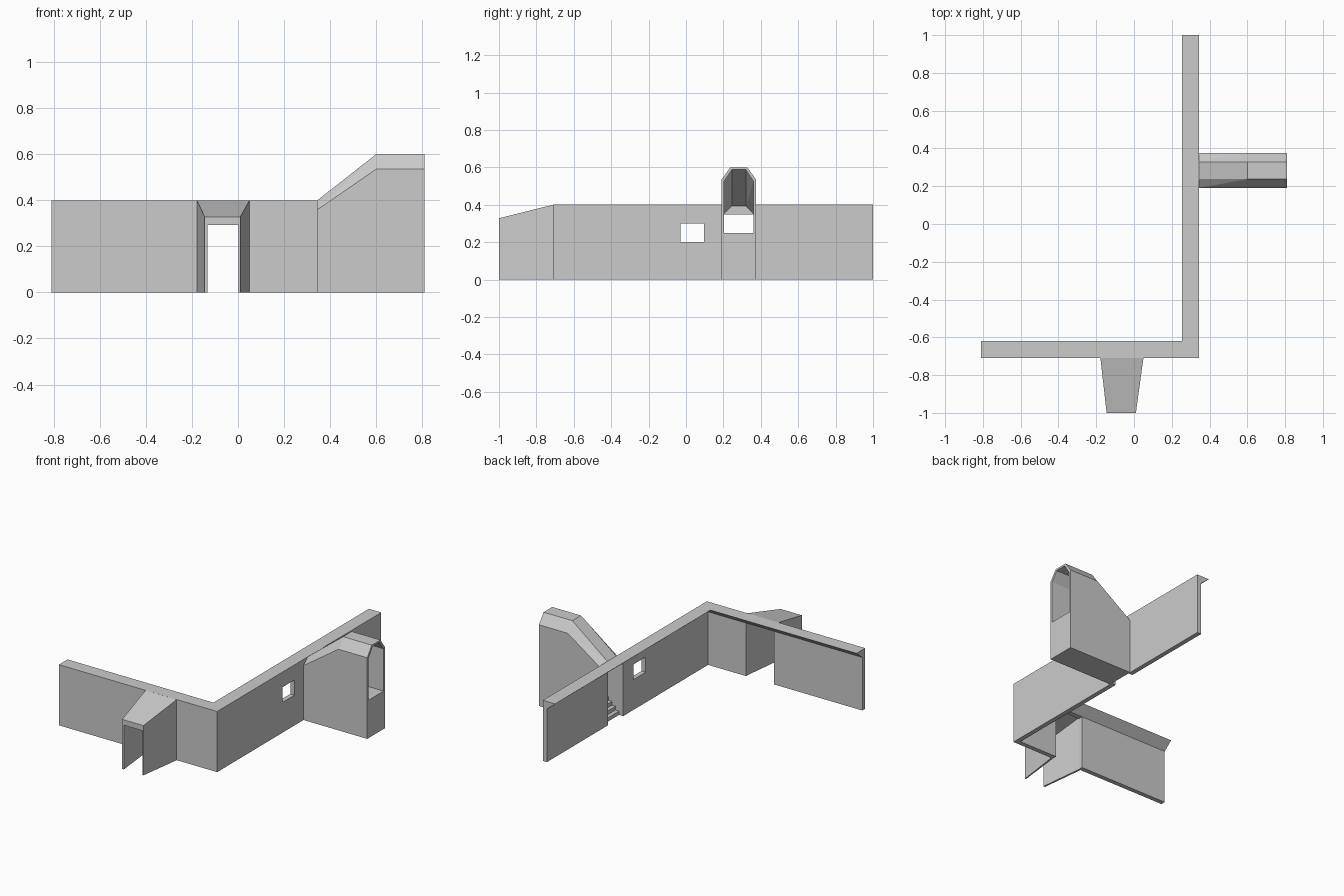
import bpy, bmesh

if "Cube" in bpy.data.objects:
    bpy.data.objects.remove(bpy.data.objects["Cube"])


def loft(name, sections):
    """Solid skinned through matching closed sections, capped at both ends."""
    bm = bmesh.new()
    rings = [[bm.verts.new(p) for p in s] for s in sections]
    n = len(rings[0])
    for a, b in zip(rings, rings[1:]):
        for i in range(n):
            j = (i + 1) % n
            bm.faces.new((a[i], a[j], b[j], b[i]))
    bm.faces.new(rings[0])
    bm.faces.new(rings[-1])
    bmesh.ops.connect_verts_nonplanar(bm, angle_limit=0.01, faces=bm.faces[:])
    bmesh.ops.recalc_face_normals(bm, faces=bm.faces[:])
    me = bpy.data.meshes.new(name)
    bm.to_mesh(me)
    bm.free()
    ob = bpy.data.objects.new(name, me)
    bpy.context.collection.objects.link(ob)
    return ob


def box(name, x0, x1, y0, y1, z0, z1):
    return loft(name, [[(x0, y0, z), (x1, y0, z), (x1, y1, z), (x0, y1, z)]
                       for z in (z0, z1)])


def cut(target, cutter):
    m = target.modifiers.new("cut", 'BOOLEAN')
    m.operation = 'DIFFERENCE'
    m.solver = 'EXACT'
    m.object = cutter
    bpy.context.view_layer.objects.active = target
    bpy.ops.object.modifier_apply(modifier=m.name)
    bpy.data.objects.remove(cutter, do_unlink=True)


# L-shaped wall: thin sheet with an inward sloping lip, mitred at the corner
profile = [(0, 0), (.03, 0), (.03, .35), (.09, .4), (0, .4)]
X, Y = .345, -.71
wall = loft("corner_wall", [
    [(-.81, Y + d, z) for d, z in profile],
    [(X - d, Y + d, z) for d, z in profile],
    [(X - d, 1, z) for d, z in profile]])

# Stair tunnel: hexagonal-roofed shell with steps inside
YC = .2825


def hexagon(x, w, t, zb, zs, zt):
    return [(x, YC - w, zb), (x, YC + w, zb), (x, YC + w, zs),
            (x, YC + t, zt), (x, YC - t, zt), (x, YC - w, zs)]


tunnel = loft("stair_tunnel", [
    hexagon(.343, .0925, .045, 0, .358, .399),
    hexagon(.6, .0925, .045, 0, .535, .6),
    hexagon(.81, .0925, .045, 0, .535, .6)])
hollow = loft("hollow", [
    hexagon(.33, .078, .037, -.05, .342, .383),
    hexagon(.602, .078, .037, -.05, .526, .588),
    hexagon(.85, .078, .037, -.05, .526, .588)])

# Step profile is taken out of the hollow so the steps stay solid
N = 10
run, rise = .26 / N, .25 / N
steps = [(.9, -.1), (.345, -.1)]
for i in range(N):
    steps += [(.345 + i * run, (i + 1) * rise),
              (.345 + (i + 1) * run, (i + 1) * rise)]
steps.append((.9, .25))
cut(hollow, loft("steps", [[(x, y, z) for x, z in steps] for y in (.1, .5)]))
cut(tunnel, hollow)

# Gate passage: tapering porch


def gate_section(y, x0, x1, z0, z1):
    return [(x0, y, z0), (x1, y, z0), (x1, y, z1), (x0, y, z1)]


gate = loft("gate_passage", [gate_section(-.709, -.178, .05, 0, .4),
                             gate_section(-1, -.145, .01, 0, .328)])
cut(gate, loft("gate_hollow", [gate_section(-.69, -.167, .039, -.1, .36),
                               gate_section(-1.02, -.131, 0, -.1, .288)]))

# Openings in the wall: window, stair door, gate door
cut(wall, box("window", .2, .5, -.03, .095, .2, .3))
cut(wall, box("stair_door", .2, .5, YC - .078, YC + .078, -.1, .349))
cut(wall, box("gate_door", -.165, .037, -.8, -.5, -.1, .349))
